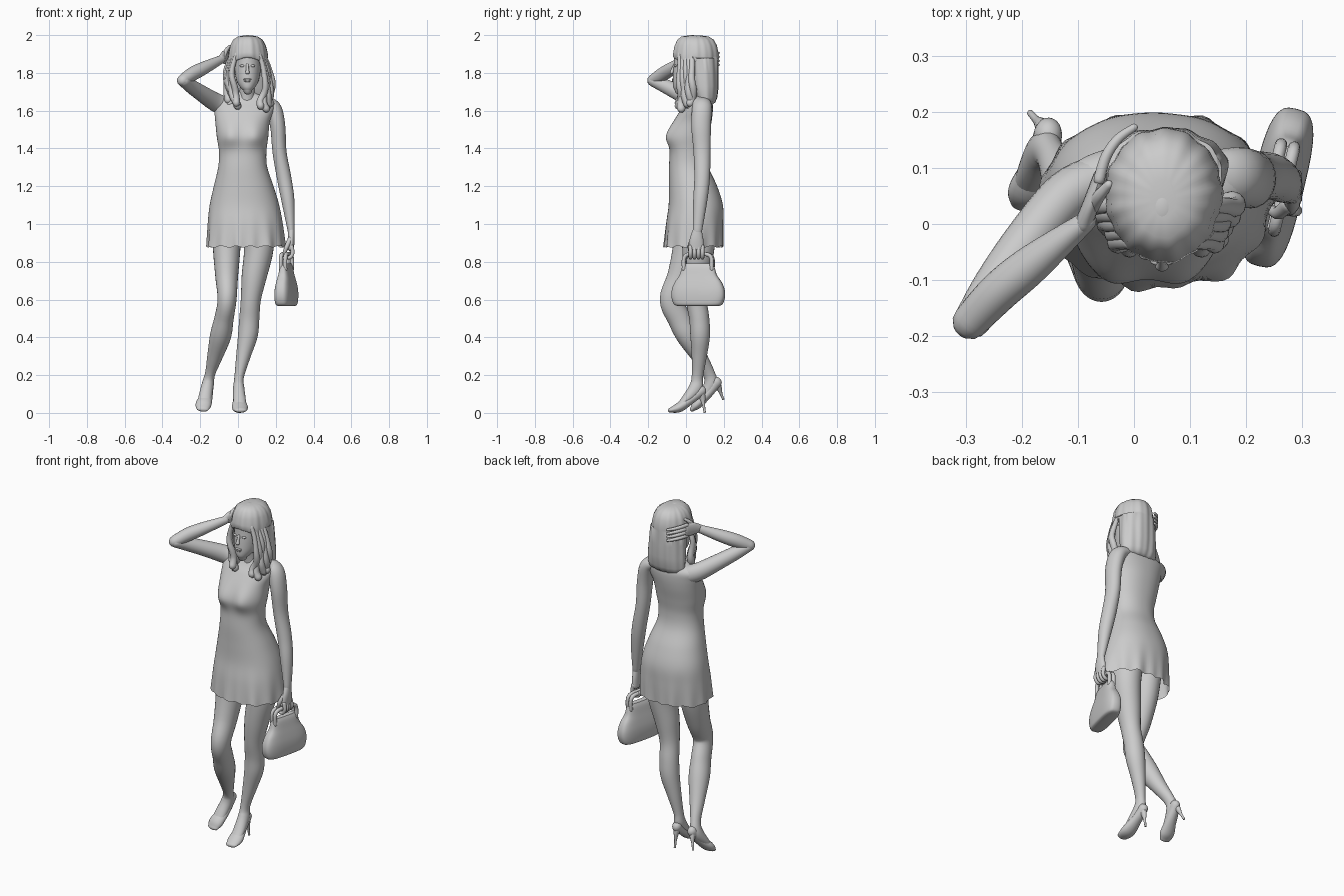
import bpy, math
from mathutils import Vector


def spline(pts, sub):
    """Catmull-Rom through tuples of any length."""
    if sub < 2:
        return [tuple(p) for p in pts]
    out = []
    for i in range(len(pts) - 1):
        p0, p1, p2, p3 = pts[max(i - 1, 0)], pts[i], pts[i + 1], pts[min(i + 2, len(pts) - 1)]
        for k in range(sub):
            t = k / sub
            out.append(tuple(0.5 * (2 * b + (c - a) * t + (2 * a - 5 * b + 4 * c - d) * t * t
                                    + (3 * b - a - 3 * c + d) * t ** 3)
                             for a, b, c, d in zip(p0, p1, p2, p3)))
    out.append(tuple(pts[-1]))
    return out


def sweep(name, pts, n=20, ref=(1, 0, 0), flat=False, sub=5, power=2.0,
          warp=None, ends=(True, True), rounded=True, sharp=50):
    """Skin a path of (x, y, z, half width, half depth) sections."""
    path = spline(pts, sub)
    ref = Vector(ref)
    rings = []
    for i, p in enumerate(path):
        a, b = Vector(path[max(i - 1, 0)][:3]), Vector(path[min(i + 1, len(path) - 1)][:3])
        t = Vector((0, 0, 1)) if flat else (b - a).normalized()
        u = (ref - t * ref.dot(t)).normalized()
        rings.append((Vector(p[:3]), t, u, t.cross(u), p[3], p[4]))
    if rounded:
        def dome(r, s):
            c, t, u, v, a, b = r
            return [(c + t * s * min(a, b) * math.sin(q), t, u, v, a * math.cos(q), b * math.cos(q))
                    for q in (0.5, 1.0, 1.4)]
        rings = dome(rings[0], -1)[::-1] + rings + dome(rings[-1], 1)
    verts, faces = [], []
    for c, t, u, v, a, b in rings:
        for j in range(n):
            q = 2 * math.pi * j / n
            x, y = (math.copysign(abs(f) ** (2 / power), f) for f in (math.cos(q), math.sin(q)))
            co = c + u * a * x + v * b * y
            verts.append(warp(co) if warp else co)
    for i in range(len(rings) - 1):
        for j in range(n):
            k = (j + 1) % n
            faces.append((i * n + j, i * n + k, (i + 1) * n + k, (i + 1) * n + j))
    if ends[0]:
        faces.append(tuple(range(n))[::-1])
    if ends[1]:
        faces.append(tuple(range(len(verts) - n, len(verts))))
    me = bpy.data.meshes.new(name)
    me.from_pydata(verts, [], faces)
    me.shade_smooth()
    me.set_sharp_from_angle(angle=math.radians(sharp))
    ob = bpy.data.objects.new(name, me)
    bpy.context.collection.objects.link(ob)
    return ob


def levels(rows):
    """(z, left, right, front, back) extents -> sweep sections."""
    return [((l + r) / 2, (f + b) / 2, z, (r - l) / 2, (b - f) / 2) for z, l, r, f, b in rows]


def blob(name, c, s):
    x, y, z = c
    a, b, h = s
    sec = [(x, y, z + h * math.sin(q), a * math.cos(q), b * math.cos(q))
           for q in [math.pi * (k / 10 - 0.5) * 0.98 for k in range(11)]]
    return sweep(name, sec, 16, flat=True, sub=1, rounded=False)


# Dress and torso: bust swelling above, pleats growing toward the hem
def dress_shape(co):
    if co.y < 0.05:
        fade = min(1, (0.05 - co.y) / 0.05)
        for bx in (-0.045, 0.092):
            dz = (co.z - 1.465) / (0.075 if co.z > 1.465 else 0.055)
            co.y -= 0.036 * fade * math.exp(-((co.x - bx) / 0.062) ** 2 - dz ** 2)
    t = min(max((1.12 - co.z) / 0.24, 0), 1)
    q = math.atan2(co.y - 0.04, co.x - 0.04)
    k = 1 + t * t * (0.03 * math.sin(13 * q) + 0.025 * math.sin(7 * q + 1))
    co.x, co.y = 0.04 + (co.x - 0.04) * k, 0.04 + (co.y - 0.04) * k
    co.z += 0.005 * t * t * math.sin(13 * q + 1)
    return co


sweep("dress", levels([
    (0.88, -0.165, 0.245, -0.115, 0.195), (1.0, -0.16, 0.235, -0.105, 0.198),
    (1.1, -0.15, 0.218, -0.092, 0.195), (1.2, -0.128, 0.188, -0.09, 0.165),
    (1.3, -0.105, 0.155, -0.09, 0.12), (1.38, -0.10, 0.15, -0.085, 0.11),
    (1.46, -0.112, 0.16, -0.078, 0.12), (1.54, -0.12, 0.168, -0.06, 0.135),
    (1.6, -0.125, 0.19, -0.03, 0.142), (1.64, -0.125, 0.2, 0.0, 0.14),
    (1.665, -0.10, 0.175, 0.015, 0.125), (1.685, -0.03, 0.115, 0.02, 0.105),
    (1.70, 0.005, 0.09, 0.02, 0.09)]),
    n=104, flat=True, sub=6, power=2.2, warp=dress_shape, ends=(False, True), rounded=False)

# Legs running into the insteps
sweep("bent_leg", [
    (-0.06, 0.03, 1.0, 0.078, 0.09), (-0.06, 0.01, 0.86, 0.072, 0.082),
    (-0.06, -0.03, 0.72, 0.06, 0.07), (-0.058, -0.077, 0.60, 0.05, 0.062),
    (-0.074, -0.036, 0.5, 0.051, 0.062), (-0.092, 0.008, 0.41, 0.056, 0.06),
    (-0.122, 0.07, 0.3, 0.041, 0.042), (-0.147, 0.12, 0.21, 0.027, 0.032),
    (-0.16, 0.13, 0.15, 0.032, 0.036), (-0.175, 0.085, 0.08, 0.035, 0.025),
    (-0.182, 0.05, 0.04, 0.033, 0.015)], 28)
sweep("straight_leg", [
    (0.10, 0.07, 1.0, 0.085, 0.09), (0.11, 0.065, 0.87, 0.078, 0.085),
    (0.085, 0.055, 0.72, 0.066, 0.07), (0.068, 0.055, 0.6, 0.053, 0.056),
    (0.06, 0.07, 0.5, 0.053, 0.053), (0.052, 0.075, 0.41, 0.052, 0.052),
    (0.028, 0.07, 0.3, 0.038, 0.04), (0.006, 0.06, 0.19, 0.025, 0.03),
    (0.004, 0.05, 0.13, 0.03, 0.036), (0.008, 0.0, 0.07, 0.033, 0.025),
    (0.01, -0.04, 0.035, 0.032, 0.015)], 28)

# High-heeled shoes: heel, arch, ball, toe, then the thin heel post
for name, heel, arch, ball, toe, tip in (
        ("front", (0.003, 0.08, 0.12), (0.005, 0.03, 0.075), (0.01, -0.035, 0.03), (0.014, -0.082, 0.014), (0.003, 0.1, 0.0)),
        ("back", (-0.153, 0.161, 0.165), (-0.163, 0.115, 0.1), (-0.182, 0.06, 0.047), (-0.188, 0.034, 0.02), (-0.185, 0.198, 0.07))):
    sweep(name + "_shoe", [heel + (0.025, 0.03), arch + (0.03, 0.024), ball + (0.042, 0.026),
                           toe + (0.032, 0.013)], 24)
    h = Vector(heel)
    sweep(name + "_heel", [(h.x, h.y - 0.005, h.z, 0.024, 0.026),
                           tuple(h.lerp(Vector(tip), 0.35)) + (0.013, 0.016),
                           tuple(h.lerp(Vector(tip), 0.65)) + (0.007, 0.008), tip + (0.006, 0.006)],
          12, rounded=False)

# Arms
sweep("hanging_arm", [
    (0.13, 0.085, 1.645, 0.03, 0.045), (0.185, 0.085, 1.615, 0.042, 0.052),
    (0.21, 0.08, 1.52, 0.04, 0.052), (0.22, 0.085, 1.38, 0.037, 0.045),
    (0.245, 0.085, 1.24, 0.038, 0.041), (0.265, 0.075, 1.12, 0.034, 0.037),
    (0.282, 0.06, 0.96, 0.018, 0.024)], 24)
sweep("raised_upper_arm", [
    (-0.06, 0.08, 1.62, 0.05, 0.045), (-0.12, 0.05, 1.645, 0.05, 0.045),
    (-0.19, -0.03, 1.69, 0.043, 0.042), (-0.25, -0.11, 1.73, 0.037, 0.037),
    (-0.288, -0.172, 1.757, 0.03, 0.033)], 24, ref=(0, 0, 1))
sweep("raised_forearm", [
    (-0.292, -0.174, 1.76, 0.031, 0.032), (-0.24, -0.12, 1.795, 0.037, 0.036),
    (-0.18, -0.07, 1.826, 0.034, 0.034), (-0.085, 0.005, 1.873, 0.022, 0.018)], 24, ref=(0, 0, 1))

# Hand on the hair
sweep("raised_palm", [(-0.09, 0.0, 1.873, 0.022, 0.016), (-0.075, 0.04, 1.882, 0.035, 0.015),
                      (-0.06, 0.085, 1.885, 0.038, 0.013)], 16, ref=(0, 0, 1))
for i in range(4):
    z = 1.915 - 0.021 * i
    sweep(f"raised_finger_{i}", [(-0.062, 0.08, z, 0.0105, 0.0105), (-0.05, 0.12, z, 0.01, 0.01),
                                 (-0.028, 0.152, z - 0.004, 0.009, 0.009),
                                 (0.0, 0.172, z - 0.01, 0.007, 0.007)], 10, ref=(0, 0, 1))
sweep("raised_thumb", [(-0.075, 0.03, 1.89, 0.013, 0.013), (-0.062, 0.05, 1.92, 0.011, 0.011),
                       (-0.045, 0.07, 1.94, 0.008, 0.008)], 10)

# Hand gripping the bag
sweep("grip_palm", [(0.282, 0.06, 0.97, 0.017, 0.023), (0.282, 0.056, 0.92, 0.018, 0.036),
                    (0.28, 0.055, 0.87, 0.016, 0.04)], 16)
for i in range(4):
    y = 0.024 + 0.021 * i
    sweep(f"grip_finger_{i}", [(0.284, y, 0.88, 0.011, 0.011), (0.289, y, 0.845, 0.0105, 0.0105),
                               (0.273, y, 0.822, 0.01, 0.01), (0.248, y, 0.828, 0.009, 0.009),
                               (0.243, y, 0.845, 0.008, 0.008)], 10, ref=(0, 1, 0))
sweep("grip_thumb", [(0.276, 0.035, 0.92, 0.014, 0.014), (0.258, 0.02, 0.88, 0.012, 0.012),
                     (0.245, 0.025, 0.845, 0.009, 0.009)], 10)

# Handbag, turned slightly about z
axis, side, mid = Vector((0.234, 0.972, 0)), Vector((0.972, -0.234, 0)), Vector((0.256, 0.065, 0))
sweep("bag_body", [(mid.x, mid.y, z, a, b) for z, a, b in (
    (0.566, 0.11, 0.03), (0.575, 0.13, 0.042), (0.61, 0.143, 0.046), (0.65, 0.142, 0.045),
    (0.69, 0.127, 0.039), (0.73, 0.1, 0.031), (0.77, 0.088, 0.023), (0.79, 0.075, 0.015))],
    40, ref=axis, flat=True, sub=4, power=3.2, rounded=False)
for s in (-1, 1):
    loop = [mid + axis * a + side * s * 0.012 + Vector((0, 0, z)) for a, z in (
        (-0.075, 0.76), (-0.075, 0.815), (-0.055, 0.838), (0, 0.841), (0.055, 0.838),
        (0.075, 0.815), (0.075, 0.76))]
    sweep("bag_handle", [tuple(p) + (0.011, 0.011) for p in loop], 10, ref=side)

# Neck, head and features
sweep("neck", [(0.045, 0.06, 1.62, 0.06, 0.05), (0.048, 0.05, 1.68, 0.042, 0.043),
               (0.05, 0.035, 1.78, 0.042, 0.045)], 24)
sweep("head", levels([
    (1.708, 0.028, 0.075, -0.06, -0.005), (1.725, 0.011, 0.091, -0.068, 0.04),
    (1.755, -0.006, 0.108, -0.07, 0.08), (1.80, -0.016, 0.118, -0.068, 0.11),
    (1.85, -0.02, 0.122, -0.064, 0.125), (1.9, -0.018, 0.118, -0.06, 0.125),
    (1.95, 0.0, 0.1, -0.04, 0.1)]), 32, flat=True)
sweep("nose", [(0.05, -0.06, 1.845, 0.007, 0.007), (0.05, -0.07, 1.818, 0.008, 0.009),
               (0.05, -0.076, 1.802, 0.012, 0.009)], 12)
blob("upper_lip", (0.05, -0.067, 1.7655), (0.021, 0.008, 0.006))
blob("lower_lip", (0.05, -0.067, 1.757), (0.018, 0.008, 0.006))
for s in (-1, 1):
    blob("eye", (0.05 + s * 0.027, -0.055, 1.837), (0.014, 0.009, 0.007))


# Hair: crown, arched fringe and back curtain in one strand-rippled shell
def strands(co):
    if co.y < 0.03 and 1.86 < co.z < 1.93:
        co.z -= 4.5 * (co.x - 0.052) ** 2 * (1.93 - co.z) / 0.055
    q = math.atan2(co.y - 0.05, co.x - 0.052)
    k = 1 + 0.012 * math.sin(17 * q) + 0.012 * math.sin(9 * q + 2)
    co.x, co.y = 0.052 + (co.x - 0.052) * k, 0.05 + (co.y - 0.05) * k
    return co


sweep("hair", levels([
    (1.998, 0.03, 0.075, 0.01, 0.08), (1.992, 0.0, 0.105, -0.025, 0.12),
    (1.975, -0.026, 0.13, -0.045, 0.147), (1.945, -0.042, 0.146, -0.059, 0.163),
    (1.91, -0.05, 0.155, -0.066, 0.17), (1.888, -0.052, 0.158, -0.069, 0.171),
    (1.88, -0.051, 0.157, -0.062, 0.171), (1.876, -0.05, 0.156, 0.005, 0.171),
    (1.8, -0.054, 0.163, 0.012, 0.172), (1.73, -0.056, 0.168, 0.022, 0.172),
    (1.67, -0.058, 0.168, 0.04, 0.165), (1.645, -0.052, 0.162, 0.055, 0.155),
    (1.632, -0.035, 0.142, 0.08, 0.14)]), 96, flat=True, sub=1, warp=strands, rounded=False)

# Front locks ending in curls
for s, cx in ((-1, -0.008), (1, 0.112)):
    for i in range(5):
        bottom = (1.625, 1.61, 1.635, 1.62, 1.64)[i] + (0.015 if s < 0 else 0)
        sec = []
        for k in range(13):
            t = k / 12
            w = 0.012 * t * t
            q = 10 * t + 1.7 * i
            sec.append((cx + s * (0.026 * math.sin(math.pi * min(t * 1.1, 1)) + (0.008 + 0.009 * t) * i * 0.7)
                        + w * math.cos(q) + (0.018 * t * t if s > 0 else 0.01 * t * t),
                        -0.032 + 0.016 * i + w * math.sin(q),
                        1.9 + (bottom - 1.9) * t, 0.011 + 0.009 * t, 0.013 + 0.009 * t))
        sweep("hair_lock", sec, 12, sub=3)
